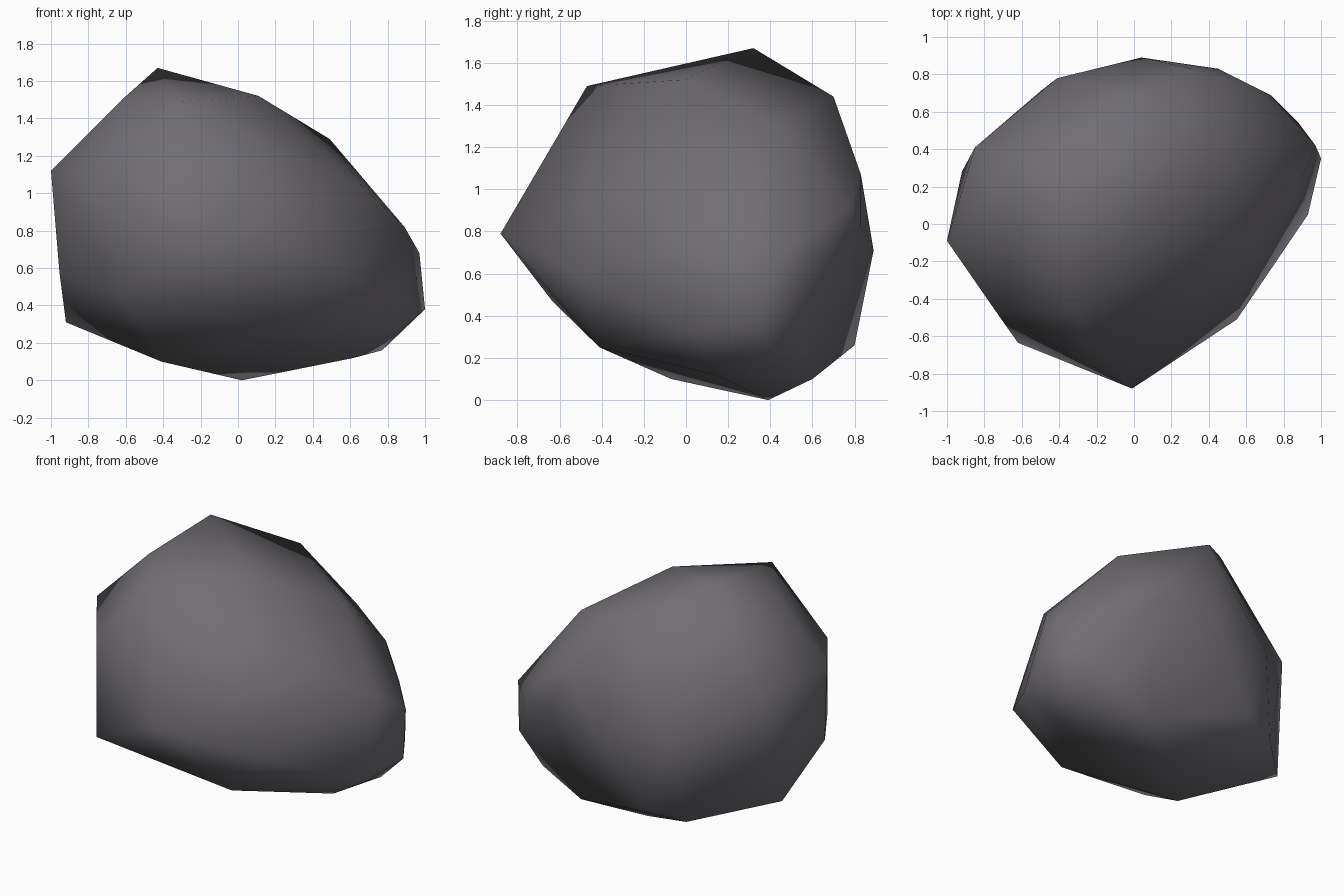
import bpy, bmesh

# Corner points of the boulder; the faceted skin is their convex hull
CORNERS = [
    # crown
    (-0.43, 0.32, 1.67), (0.11, -0.01, 1.52), (-0.02, 0.70, 1.44),
    (-0.61, -0.09, 1.51), (-0.32, -0.47, 1.49), (0.49, 0.43, 1.29),
    # upper belt
    (-1.0, -0.09, 1.12), (-0.73, -0.48, 1.08), (-0.85, 0.41, 1.04),
    (0.31, 0.83, 1.07), (0.58, 0.765, 0.91), (0.66, -0.08, 1.04),
    (0.89, 0.22, 0.82), (-0.41, 0.78, 0.78),
    # middle belt
    (-0.01, -0.88, 0.79), (0.04, 0.89, 0.71), (0.45, 0.83, 0.82),
    (0.73, 0.69, 0.71), (0.97, 0.42, 0.68), (0.55, -0.51, 0.59),
    (-0.62, -0.635, 0.47), (-0.955, -0.13, 0.58),
    # lower belt
    (1.0, 0.35, 0.38), (0.93, 0.05, 0.32), (0.88, 0.54, 0.41),
    (-0.92, 0.28, 0.31), (-0.50, 0.71, 0.22), (-0.255, 0.80, 0.26),
    # underside
    (0.24, -0.41, 0.25), (0.77, 0.44, 0.16), (0.62, 0.14, 0.12),
    (0.37, 0.60, 0.10), (-0.41, -0.07, 0.10), (0.02, 0.39, 0.0),
]

# Boulder
bm = bmesh.new()
for p in CORNERS:
    bm.verts.new(p)
bmesh.ops.convex_hull(bm, input=bm.verts[:], use_existing_faces=False)
loose = [v for v in bm.verts if not v.link_faces]
bmesh.ops.delete(bm, geom=loose, context='VERTS')
bmesh.ops.recalc_face_normals(bm, faces=bm.faces[:])
for f in bm.faces:
    f.smooth = True          # soft shading over a coarse shape
mesh = bpy.data.meshes.new("boulder")
bm.to_mesh(mesh)
bm.free()

# Stone colour
stone = bpy.data.materials.new("grey stone")
stone.diffuse_color = (0.165, 0.156, 0.172, 1)
mesh.materials.append(stone)

boulder = bpy.data.objects.new("boulder", mesh)
bpy.context.collection.objects.link(boulder)
